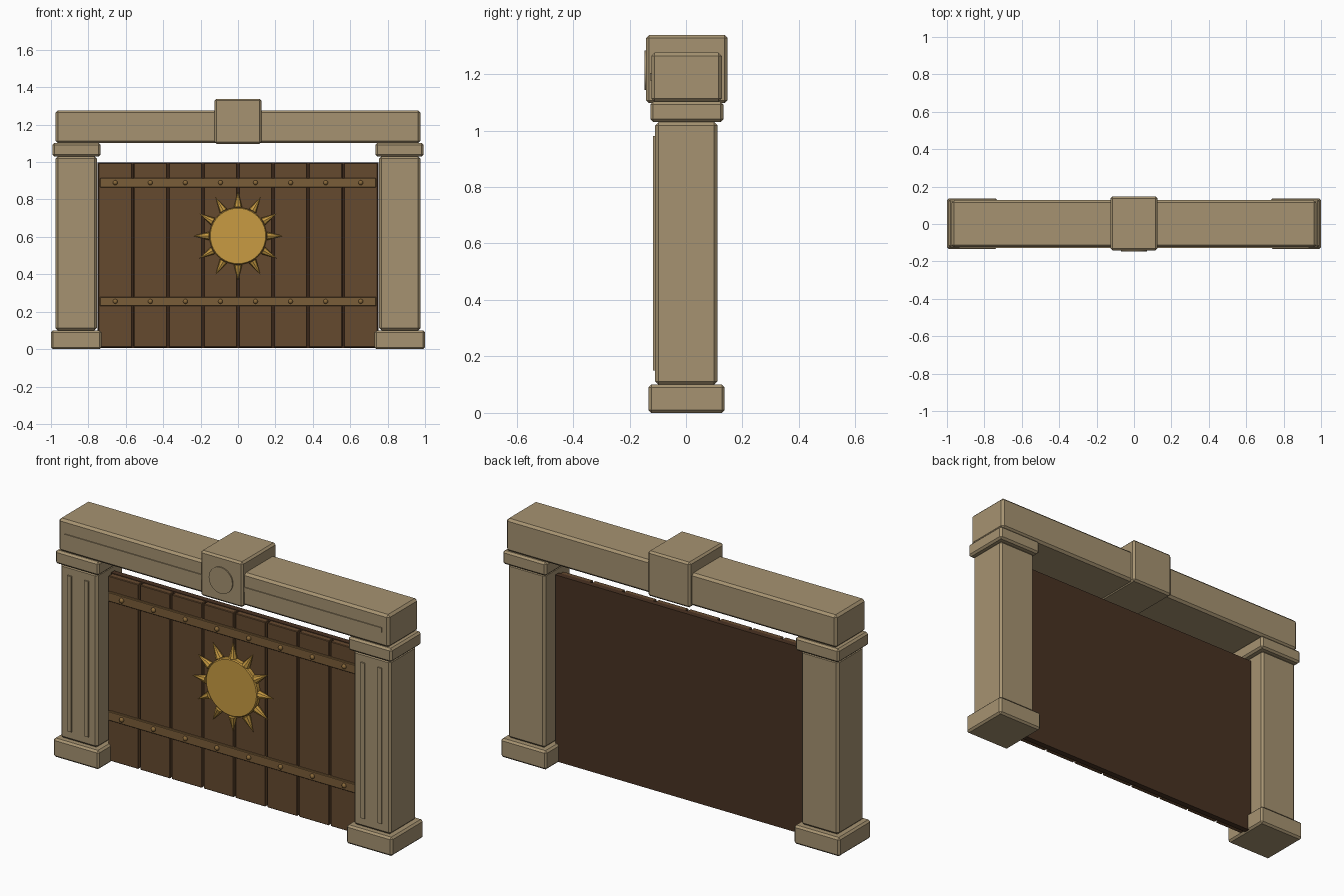
import bpy
import math
from mathutils import Matrix, Vector

cube = bpy.data.objects.get("Cube")
if cube:
    bpy.data.objects.remove(cube, do_unlink=True)


def material(name, color):
    mat = bpy.data.materials.new(name)
    mat.use_nodes = True
    mat.diffuse_color = (*color, 1)
    mat.node_tree.nodes["Principled BSDF"].inputs["Base Color"].default_value = (*color, 1)
    return mat


STONE = material("sandstone", (0.38, 0.29, 0.165))
WOOD = material("brown wood", (0.13, 0.067, 0.028))
DARK = material("dark wood", (0.066, 0.032, 0.016))
STRAP = material("bronze strap", (0.195, 0.11, 0.04))
RIVET = material("rivet bronze", (0.25, 0.14, 0.042))
GOLD = material("gold", (0.58, 0.33, 0.055))


def finish(name, mat, bevel):
    obj = bpy.context.object
    obj.name = name
    obj.data.materials.append(mat)
    if bevel:
        mod = obj.modifiers.new("chamfer", "BEVEL")
        mod.width = bevel
        mod.segments = 1
    return obj


def block(name, x, y, z, mat, bevel=0.0):
    """Box given by its (low, high) range on each axis."""
    ranges = (x, y, z)
    bpy.ops.mesh.primitive_cube_add(size=1, location=[sum(r) / 2 for r in ranges])
    obj = bpy.context.object
    obj.data.transform(Matrix.Diagonal([r[1] - r[0] for r in ranges]).to_4x4())
    return finish(name, mat, bevel)


def disc(name, x, z, radius, front, back, sides, mat, bevel=0.0):
    """Round plate facing the front."""
    bpy.ops.mesh.primitive_cylinder_add(
        vertices=sides, radius=radius, depth=back - front,
        location=(x, (front + back) / 2, z), rotation=(math.pi / 2, 0, 0))
    obj = finish(name, mat, bevel)
    bpy.ops.object.shade_smooth_by_angle()
    return obj


# Stone pillars with base, capital and two raised flutes
for side, s in (("left", 1), ("right", -1)):
    def span(a, b):
        return sorted((s * a, s * b))

    block(side + "_base", span(0.73, 1.0), (-0.133, 0.137), (0, 0.1), STONE, 0.01)
    block(side + "_pillar", span(0.755, 0.975), (-0.109, 0.112), (0.1, 1.03), STONE, 0.012)
    block(side + "_capital", span(0.735, 0.992), (-0.126, 0.132), (1.03, 1.102), STONE, 0.01)
    for i, x in enumerate((0.815, 0.915)):
        block(f"{side}_flute_{i + 1}", span(x - 0.012, x + 0.012),
              (-0.116, -0.1), (0.15, 0.98), STONE)

# Lintel with a raised band, keystone and medallion
block("lintel", (-0.975, 0.975), (-0.123, 0.127), (1.102, 1.276), STONE, 0.012)
block("lintel_band", (-0.935, 0.935), (-0.128, -0.11), (1.178, 1.203), STONE)
block("keystone", (-0.125, 0.125), (-0.141, 0.147), (1.097, 1.338), STONE, 0.01)
disc("keystone_medallion", 0, 1.213, 0.07, -0.147, -0.13, 24, STONE)

# Plank door on a dark backing board
block("door_backing", (-0.75, 0.75), (0.0, 0.03), (0.005, 0.998), DARK)
PLANKS = 8
PITCH = 1.5 / PLANKS
centres = [(i + 0.5) * PITCH - 0.75 for i in range(PLANKS)]
for i, x in enumerate(centres):
    block(f"plank_{i + 1}", (x - PITCH / 2 + 0.005, x + PITCH / 2 - 0.005),
          (-0.03, 0.005), (0.01, 0.995), WOOD, 0.003)

# Metal straps with a rivet on each plank
for label, z in (("lower", 0.255), ("upper", 0.89)):
    block(label + "_strap", (-0.738, 0.738), (-0.042, -0.025),
          (z - 0.025, z + 0.025), STRAP, 0.003)
    for i, x in enumerate(centres):
        bpy.ops.mesh.primitive_uv_sphere_add(
            segments=10, ring_count=6, radius=0.013, location=(x, -0.042, z))
        finish(f"{label}_rivet_{i + 1}", RIVET, 0)
        bpy.ops.object.shade_smooth_by_angle(angle=math.pi / 3)

# Sun emblem: disc ringed by cone rays
SUN_Z = 0.605
RAYS = 12
disc("sun_disc", 0, SUN_Z, 0.153, -0.056, -0.025, 40, GOLD, 0.005)
for i in range(RAYS):
    angle = i * math.tau / RAYS
    out = Vector((math.sin(angle), 0, math.cos(angle)))
    bpy.ops.mesh.primitive_cone_add(
        vertices=8, radius1=0.022, radius2=0, depth=0.085,
        location=out * 0.198 + Vector((0, -0.042, SUN_Z)), rotation=(0, angle, 0))
    finish(f"sun_ray_{i + 1}", GOLD, 0)
